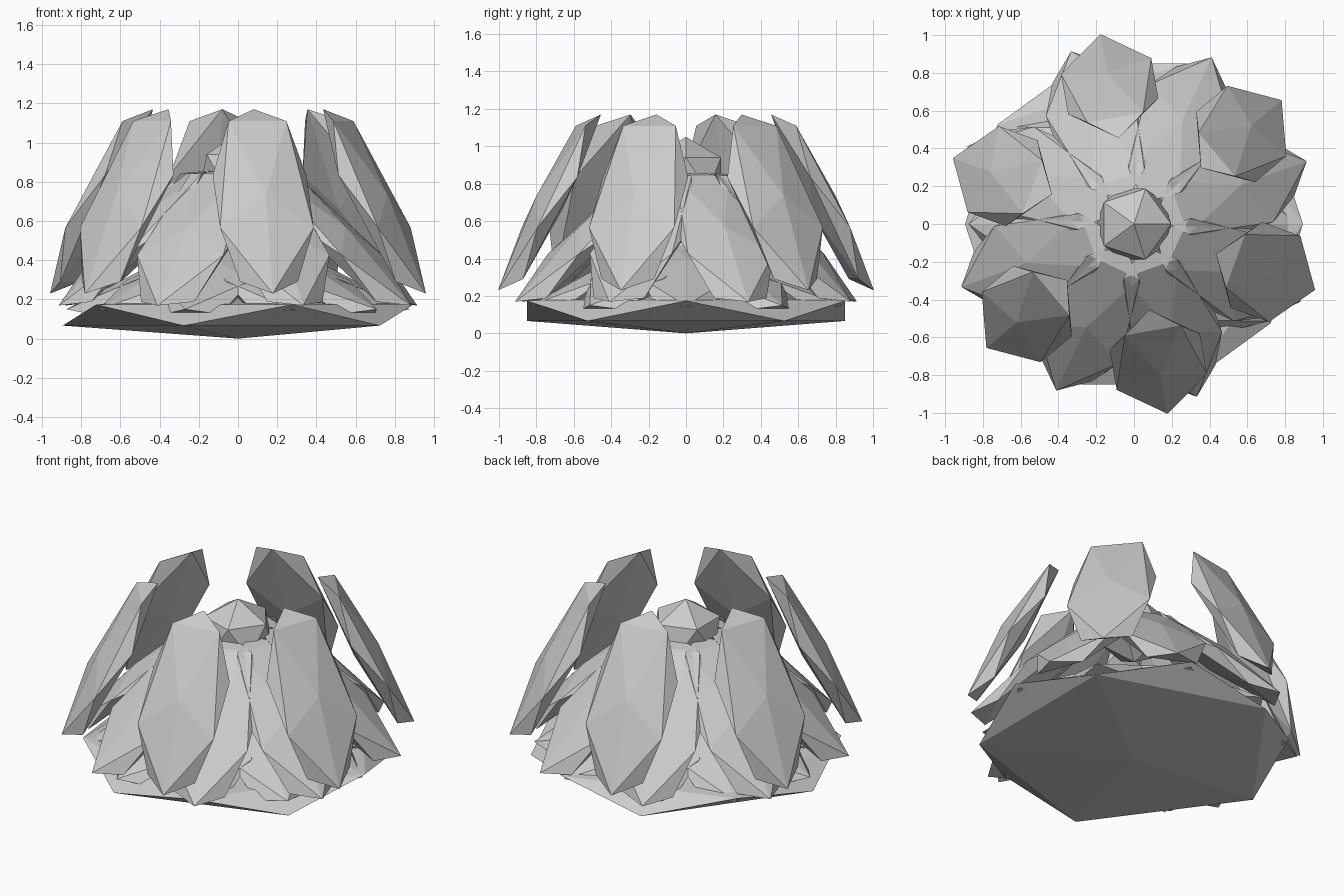
import bpy
from math import radians, cos, sin
from mathutils import Matrix

if "Cube" in bpy.data.objects:
    bpy.data.objects.remove(bpy.data.objects["Cube"])


def faceted_ball(name, matrix):
    bpy.ops.mesh.primitive_ico_sphere_add(subdivisions=1, radius=1)
    ob = bpy.context.object
    ob.name = name
    ob.data.transform(matrix)
    return ob


def petal_ring(name, count, start, radius, height, tilt):
    # Flattened, elongated petals leaning towards the middle
    for i in range(count):
        turn = Matrix.Rotation(radians(start + 360 * i / count), 4, 'Z')
        move = Matrix.Translation((radius, 0, height))
        lean = Matrix.Rotation(radians(tilt), 4, 'Y')
        size = Matrix.Diagonal((0.61, 0.285, 0.079, 1))
        faceted_ball(f"{name}_{i + 1}", turn @ move @ lean @ size)


# Flat base
faceted_ball("base", Matrix.Translation((0, 0, 0.12)) @ Matrix.Diagonal((1, 1, 0.12, 1)))

# Three rings of petals, steeper and higher each time
petal_ring("lower_petal", 10, 0, 0.36, 0.33, 23)
petal_ring("middle_petal", 8, 20, 0.55, 0.515, 43)
petal_ring("upper_petal", 6, 40, 0.741, 0.70, 63)

# Central bud
faceted_ball("bud", Matrix.Translation((0, 0, 0.85)) @ Matrix.Diagonal((0.22, 0.22, 0.2, 1)))
